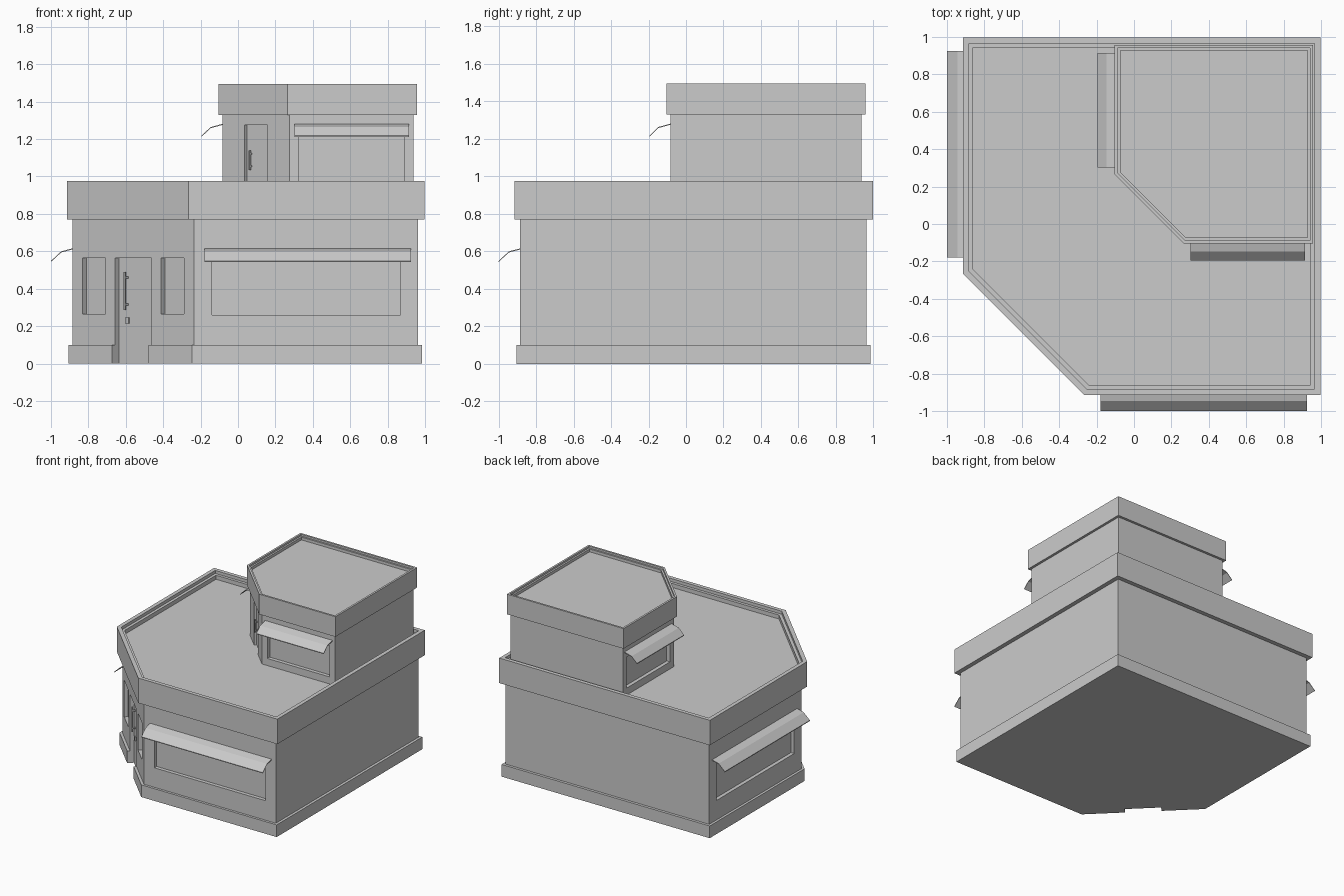
import bpy, bmesh, math
from mathutils import Matrix, Vector

if "Cube" in bpy.data.objects:
    bpy.data.objects.remove(bpy.data.objects["Cube"])

R2 = math.sqrt(2)


def finish(bm, name):
    bmesh.ops.recalc_face_normals(bm, faces=bm.faces)
    me = bpy.data.meshes.new(name)
    bm.to_mesh(me)
    bm.free()
    ob = bpy.data.objects.new(name, me)
    bpy.context.collection.objects.link(ob)
    return ob


def loft(name, rings):
    """Stack of five-sided footprints (lo, hi, cut, z), capped at both ends."""
    bm = bmesh.new()
    loops = []
    for lo, hi, cut, z in rings:
        pts = [(cut, lo), (hi, lo), (hi, hi), (lo, hi), (lo, cut)]
        loops.append([bm.verts.new((x, y, z)) for x, y in pts])
    for a, b in zip(loops, loops[1:]):
        for i in range(5):
            j = (i + 1) % 5
            bm.faces.new((a[i], a[j], b[j], b[i]))
    bm.faces.new(loops[0])
    bm.faces.new(loops[-1])
    return finish(bm, name)


def inset(lo, hi, cut, d, z):
    return (lo + d, hi - d, cut + d * (R2 - 1), z)


def frame(origin, u, n):
    """Wall frame: u along the wall, n outwards, z up."""
    m = Matrix.Identity(4)
    m.col[0] = (*u, 0, 0)
    m.col[1] = (*n, 0, 0)
    m.col[3] = (*origin, 0, 1)
    return m


def wall_frames(lo, cut):
    c = (lo + cut) / 2
    k = 1 / R2
    return {"front": frame((0, lo), (1, 0), (0, -1)),
            "left": frame((lo, 0), (0, 1), (-1, 0)),
            "corner": frame((c, c), (k, -k), (-k, -k))}


def boxes(name, items):
    """Boxes given as (frame, u0, u1, n0, n1, z0, z1) in one object."""
    bm = bmesh.new()
    for m, u0, u1, n0, n1, z0, z1 in items:
        mid = Vector(((u0 + u1) / 2, (n0 + n1) / 2, (z0 + z1) / 2))
        size = Matrix.Diagonal((u1 - u0, n1 - n0, z1 - z0, 1))
        bmesh.ops.create_cube(bm, size=1, matrix=m @ Matrix.Translation(mid) @ size)
    return finish(bm, name)


def carve(ob, items):
    cutter = boxes("opening_cutter", items)
    cutter.hide_render = True
    mod = ob.modifiers.new("openings", 'BOOLEAN')
    mod.operation = 'DIFFERENCE'
    mod.solver = 'EXACT'
    mod.object = cutter
    bpy.context.view_layer.objects.active = ob
    bpy.ops.object.modifier_apply(modifier=mod.name)
    bpy.data.objects.remove(cutter)


def awning(name, m, u0, u1, profile):
    """Bent thin sheet following an (n, z) profile."""
    t = 0.006
    sec = profile + [(n, z - t) for n, z in reversed(profile)]
    bm = bmesh.new()
    a = [bm.verts.new(m @ Vector((u0, n, z))) for n, z in sec]
    b = [bm.verts.new(m @ Vector((u1, n, z))) for n, z in sec]
    k = len(sec)
    for i in range(k):
        j = (i + 1) % k
        bm.faces.new((a[i], a[j], b[j], b[i]))
    for s in (a, b):
        for i in range(len(profile) - 1):
            bm.faces.new((s[i], s[i + 1], s[k - 2 - i], s[k - 1 - i]))
    return finish(bm, name)


# Ground floor walls with plinth
low = wall_frames(-0.885, -0.235)
ground = loft("ground_floor", [(-0.905, 0.985, -0.245, 0), (-0.905, 0.985, -0.245, 0.1),
                               (-0.885, 0.963, -0.235, 0.1), (-0.885, 0.963, -0.235, 0.8)])
D = 0.03
holes = [(low[s], -0.14, 0.87, -D, 0.1, 0.26, 0.565) for s in ("front", "left")]
holes += [(low["corner"], c - 0.088, c + 0.088, -D, 0.1, 0.265, 0.565) for c in (-0.297, 0.297)]
holes.append((low["corner"], -0.138, 0.138, -D, 0.1, -0.05, 0.565))
carve(ground, holes)

# Ground floor parapet and stepped roof edge
P = (-0.915, 0.998, -0.265)
loft("lower_parapet_roof", [(-0.88, 0.958, -0.233, 0.77), (*P, 0.77), (*P, 0.975),
                            inset(*P, 0.032, 0.975), inset(*P, 0.032, 0.95),
                            inset(*P, 0.055, 0.95), inset(*P, 0.055, 0.917)])

# Upper floor walls
up = wall_frames(-0.082, 0.275)
upper = loft("upper_floor", [(-0.082, 0.937, 0.275, 0.9), (-0.082, 0.937, 0.275, 1.36)])
holes = [(up[s], 0.325, 0.89, -D, 0.1, 0.975, 1.23) for s in ("front", "left")]
holes.append((up["corner"], -0.088, 0.088, -0.02, 0.1, 0.85, 1.275))
carve(upper, holes)

# Upper parapet and roof
Q = (-0.103, 0.957, 0.265)
loft("upper_parapet_roof", [(-0.08, 0.935, 0.276, 1.33), (*Q, 1.33), (*Q, 1.495),
                            inset(*Q, 0.016, 1.495), inset(*Q, 0.016, 1.48),
                            inset(*Q, 0.03, 1.48), inset(*Q, 0.03, 1.457)])

# Awnings on the two street sides of each floor
for s in ("front", "left"):
    awning("lower_awning_" + s, low[s], -0.178, 0.925,
           [(-0.005, 0.617), (0.06, 0.6), (0.115, 0.549)])
    awning("upper_awning_" + s, up[s], 0.303, 0.915,
           [(-0.005, 1.283), (0.065, 1.264), (0.113, 1.218)])

# Door handles and lock
boxes("lower_door_handle", [(low["corner"], -0.076, -0.066, -0.012, -0.002, 0.285, 0.49),
                            (low["corner"], -0.076, -0.066, -D, -0.004, 0.31, 0.32),
                            (low["corner"], -0.076, -0.066, -D, -0.004, 0.455, 0.465)])
boxes("lower_door_lock", [(low["corner"], -0.086, -0.058, -D, -0.022, 0.215, 0.245)])
boxes("upper_door_handle", [(up["corner"], -0.058, -0.05, -0.01, 0.0, 1.035, 1.14),
                            (up["corner"], -0.058, -0.05, -0.02, -0.002, 1.05, 1.058),
                            (up["corner"], -0.058, -0.05, -0.02, -0.002, 1.117, 1.125)])
